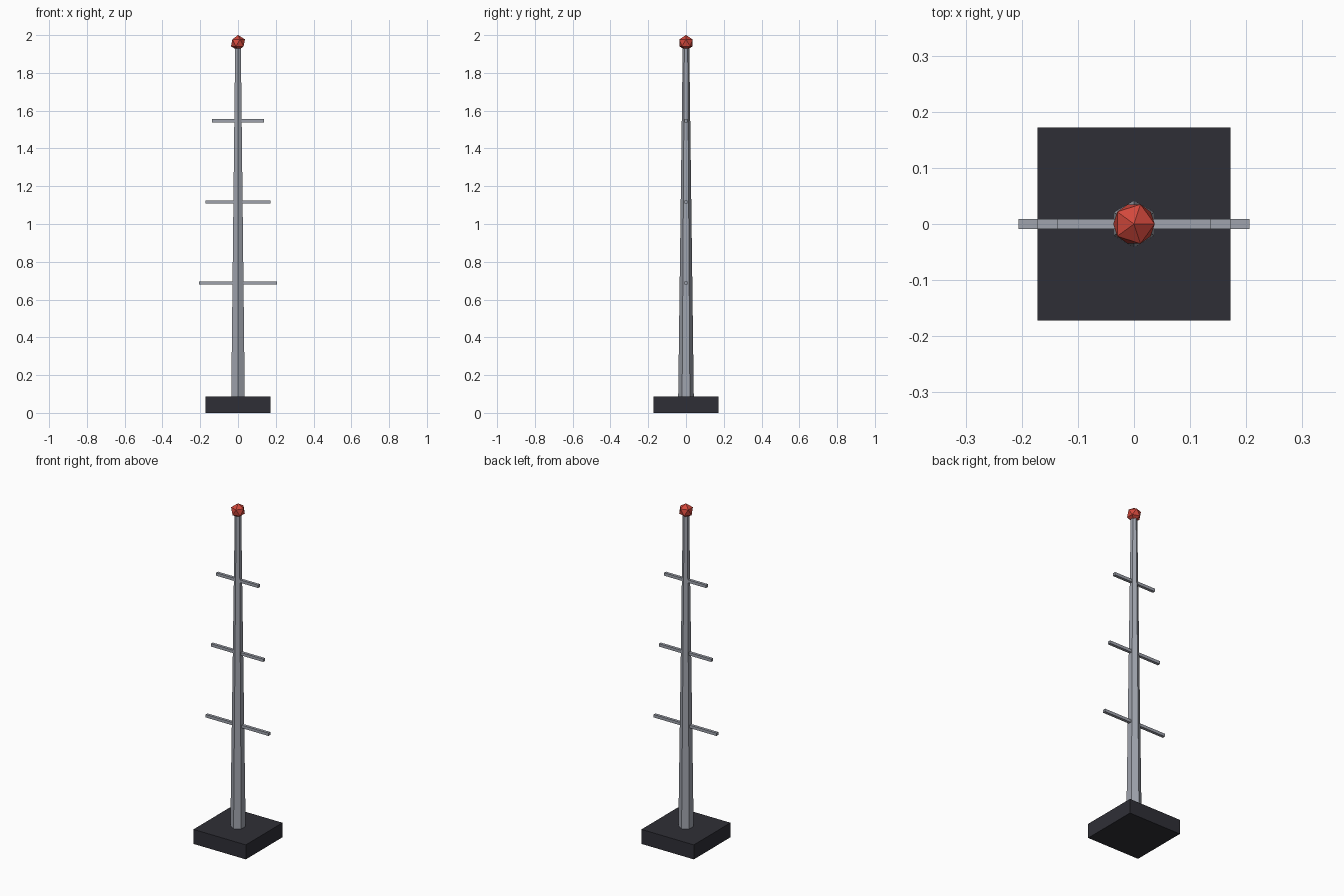
import bpy

cube = bpy.data.objects.get("Cube")
if cube:
    bpy.data.objects.remove(cube, do_unlink=True)

S = 0.3437  # base width; other sizes are multiples of it


def material(name, rgb):
    mat = bpy.data.materials.new(name)
    mat.use_nodes = True
    color = (*rgb, 1)
    mat.diffuse_color = color
    for node in mat.node_tree.nodes:
        if node.type == 'BSDF_PRINCIPLED':
            node.inputs["Base Color"].default_value = color
    return mat


def finish(name, mat):
    obj = bpy.context.object
    obj.name = name
    obj.data.materials.append(mat)
    return obj


def box(name, mat, size, z):
    bpy.ops.mesh.primitive_cube_add(size=1, location=(0, 0, z))
    obj = finish(name, mat)
    obj.scale = size
    bpy.ops.object.transform_apply(location=False, rotation=False, scale=True)


dark = material("dark_slate", (0.028, 0.028, 0.037))
steel = material("steel_grey", (0.35, 0.37, 0.42))
red = material("beacon_red", (0.65, 0.065, 0.045))

# Square foundation
box("base", dark, (S, S, 0.25 * S), 0.125 * S)

# Tapered six-sided mast
bottom, top = 0.25 * S, 5.7 * S
bpy.ops.mesh.primitive_cone_add(vertices=6, radius1=0.12 * S, radius2=0.05 * S,
                                depth=top - bottom,
                                location=(0, 0, (top + bottom) / 2))
finish("mast", steel)

# Crossbars, shorter towards the top
for name, length, z in (("lower", 1.2, 2.0), ("middle", 1.0, 3.25), ("upper", 0.8, 4.5)):
    box(name + "_crossbar", steel, (length * S, 0.05 * S, 0.05 * S), z * S)

# Faceted warning light
bpy.ops.mesh.primitive_ico_sphere_add(subdivisions=1, radius=0.12 * S,
                                      location=(0, 0, top))
finish("warning_light", red)
